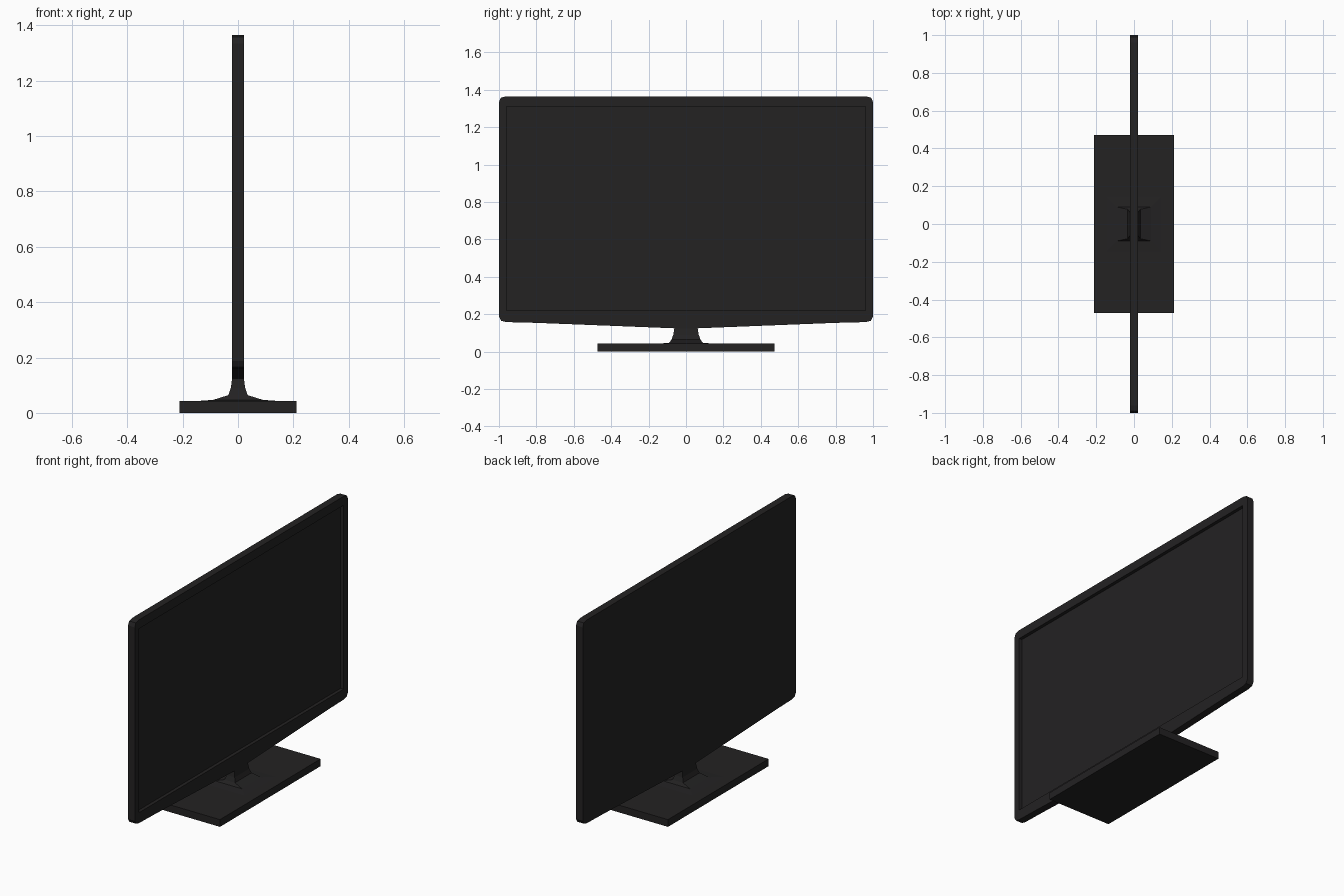
import bpy, bmesh

if "Cube" in bpy.data.objects:
    bpy.data.objects.remove(bpy.data.objects["Cube"])

def material(name, rgb):
    m = bpy.data.materials.new(name)
    m.diffuse_color = (*rgb, 1)
    m.use_nodes = True
    m.node_tree.nodes["Principled BSDF"].inputs["Base Color"].default_value = m.diffuse_color
    return m

dark = material("dark_plastic", (0.017, 0.016, 0.0165))

def finish(bm, name):
    bmesh.ops.recalc_face_normals(bm, faces=bm.faces[:])
    me = bpy.data.meshes.new(name)
    bm.to_mesh(me)
    bm.free()
    me.materials.append(dark)
    ob = bpy.data.objects.new(name, me)
    bpy.context.collection.objects.link(ob)
    return ob

def ring(bm, pts):
    return [bm.verts.new(p) for p in pts]

def bridge(bm, a, b):
    n = len(a)
    for i in range(n):
        j = (i + 1) % n
        bm.faces.new((a[i], a[j], b[j], b[i]))

def loft(name, sections):
    """Stack of rectangles given as (half x, half y, z), capped at both ends."""
    bm = bmesh.new()
    rings = [ring(bm, [(-x, -y, z), (x, -y, z), (x, y, z), (-x, y, z)])
             for x, y, z in sections]
    for a, b in zip(rings, rings[1:]):
        bridge(bm, a, b)
    bm.faces.new(rings[0])
    bm.faces.new(rings[-1])
    return finish(bm, name)

# Panel housing: mirrored outline with a recessed screen on the +x face
T, DEPTH = 0.022, 0.02
half = [(0.065, 0.125), (0.8, 0.154), (0.96, 0.158), (0.988, 0.165), (1.0, 0.187),
        (1.0, 1.335), (0.99, 1.358), (0.96, 1.365)]
outline = half + [(-y, z) for y, z in reversed(half)]
window = [(-0.96, 0.22), (0.96, 0.22), (0.96, 1.312), (-0.96, 1.312)]

bm = bmesh.new()
back = ring(bm, [(-T, y, z) for y, z in outline])
front = ring(bm, [(T, y, z) for y, z in outline])
rim = ring(bm, [(T, y, z) for y, z in window])
floor = ring(bm, [(T - DEPTH, y, z) for y, z in window])
bridge(bm, back, front)
bridge(bm, rim, floor)
bm.faces.new(back)
bm.faces.new(floor)
edges = [bm.edges.get((r[i - 1], r[i])) for r in (front, rim) for i in range(len(r))]
bmesh.ops.triangle_fill(bm, edges=edges, use_beauty=True, normal=(1, 0, 0))
finish(bm, "screen_panel")

# Flared neck
loft("stand_neck", [(0.16, 0.16, 0.042), (0.09, 0.09, 0.047), (0.035, 0.078, 0.064),
                    (0.026, 0.068, 0.09), (0.021, 0.062, 0.126)])

# Base plate
loft("stand_base", [(0.212, 0.472, 0.0), (0.212, 0.472, 0.043)])
